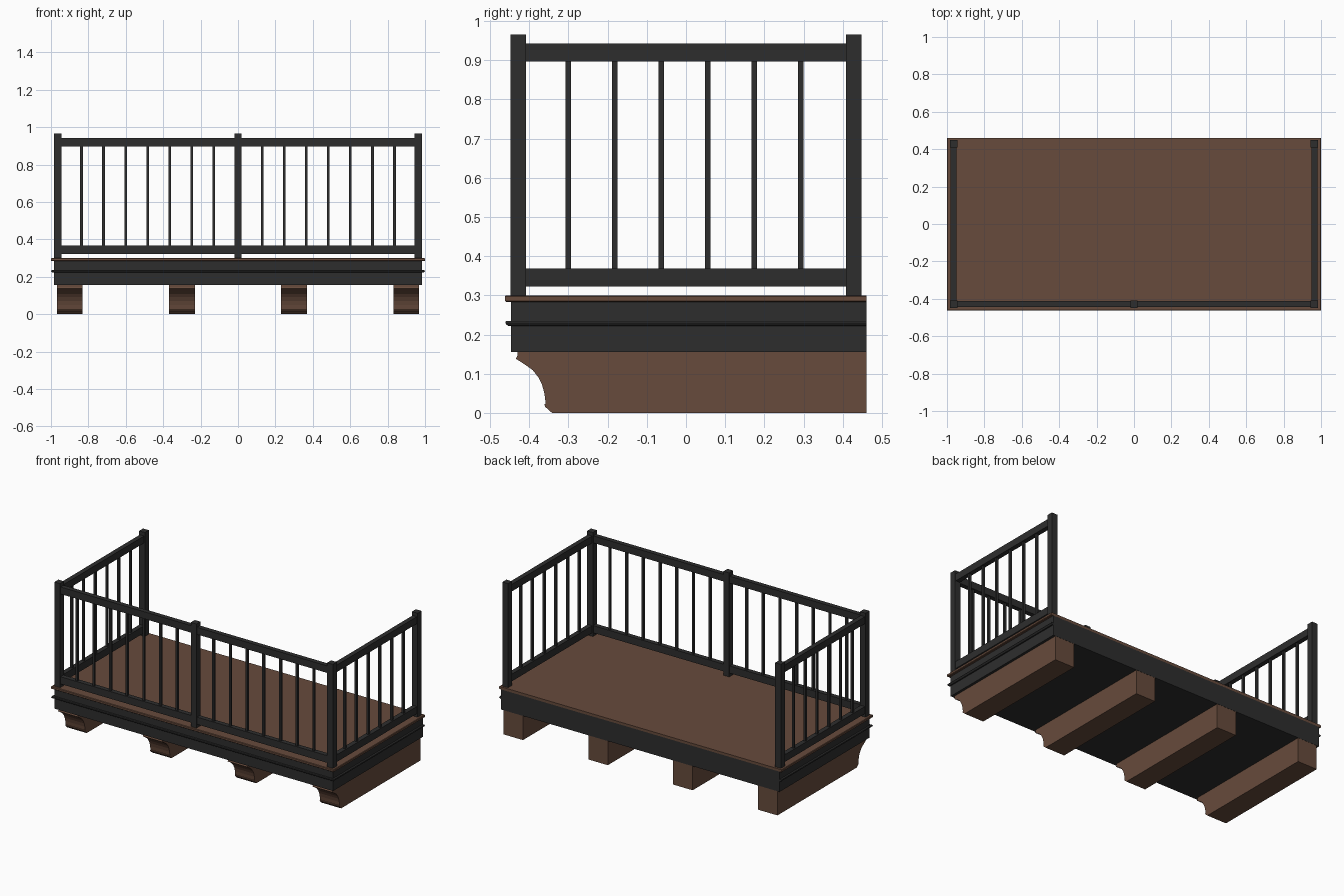
import bpy, bmesh, math

if "Cube" in bpy.data.objects:
    bpy.data.objects.remove(bpy.data.objects["Cube"])

def material(name, rgb):
    m = bpy.data.materials.new(name)
    m.diffuse_color = (*rgb, 1)
    m.use_nodes = True
    m.node_tree.nodes["Principled BSDF"].inputs["Base Color"].default_value = m.diffuse_color
    return m

WOOD = material("brown wood", (0.135, 0.070, 0.045))
IRON = material("dark iron", (0.027, 0.027, 0.027))

def finish(name, bm, mat):
    bmesh.ops.recalc_face_normals(bm, faces=bm.faces)
    me = bpy.data.meshes.new(name)
    bm.to_mesh(me)
    bm.free()
    me.materials.append(mat)
    ob = bpy.data.objects.new(name, me)
    bpy.context.collection.objects.link(ob)
    return ob

def box(name, x, y, z, mat):
    """Box from (min, max) ranges."""
    bm = bmesh.new()
    bmesh.ops.create_cube(bm, size=1)
    for v in bm.verts:
        v.co = [r[0] + (c + 0.5) * (r[1] - r[0]) for c, r in zip(v.co, (x, y, z))]
    return finish(name, bm, mat)

def around(c, w):
    return (c - w / 2, c + w / 2)

def stacked(name, profile, mat):
    """Platform layer: (outset, z) profile on front and sides, flat back."""
    bm = bmesh.new()
    rings = []
    for o, z in profile:
        x, y = 0.985 + o, -0.447 - o
        rings.append([bm.verts.new(p) for p in
                      ((-x, y, z), (x, y, z), (x, 0.461, z), (-x, 0.461, z))])
    for a, b in zip(rings, rings[1:]):
        for i in range(4):
            j = (i + 1) % 4
            bm.faces.new((a[i], a[j], b[j], b[i]))
    bm.faces.new(rings[0])
    bm.faces.new(rings[-1])
    return finish(name, bm, mat)

# Platform: fascia with a small moulding, then the floor
stacked("fascia", [(0, 0.155), (0, 0.222), (0.007, 0.222), (0.012, 0.226),
                   (0.014, 0.230), (0.012, 0.235), (0, 0.235), (0, 0.284)], IRON)
stacked("floor", [(0.011, 0.283), (0.015, 0.286), (0.015, 0.297), (0.012, 0.3)], WOOD)

# Support beams with a concave front end
side = [(0.46, 0), (-0.342, 0), (-0.36, 0.016), (-0.361, 0.022), (-0.358, 0.024),
        (-0.361, 0.048), (-0.367, 0.071), (-0.377, 0.091), (-0.391, 0.109),
        (-0.412, 0.124), (-0.434, 0.138), (-0.430, 0.146), (-0.430, 0.157), (0.46, 0.157)]
for n, cx in enumerate((-0.9, -0.3, 0.3, 0.9)):
    bm = bmesh.new()
    face = bm.faces.new([bm.verts.new((cx - 0.069, y, z)) for y, z in side])
    ext = bmesh.ops.extrude_face_region(bm, geom=[face])
    bmesh.ops.translate(bm, vec=(0.138, 0, 0),
                        verts=[e for e in ext["geom"] if isinstance(e, bmesh.types.BMVert)])
    finish(f"support_beam_{n}", bm, WOOD)

# Posts
PX, PY = 0.965, 0.428
for n, (x, y) in enumerate(((-PX, -PY), (0, -PY), (PX, -PY), (-PX, PY), (PX, PY))):
    box(f"post_{n}", around(x, 0.04), around(y, 0.04), (0.284, 0.965), IRON)

# Rails
for label, z in (("bottom_rail", (0.322, 0.368)), ("top_rail", (0.897, 0.942))):
    for s in (-1, 1):
        box(f"front_{label}", sorted((s * 0.015, s * 0.95)), around(-PY, 0.03), z, IRON)
        box(f"side_{label}", around(s * PX, 0.03), (-0.412, 0.412), z, IRON)

# Balusters
BZ = (0.365, 0.9)
for s in (-1, 1):
    for i in range(7):
        box("front_baluster", around(s * (0.129 + i * 0.118), 0.014),
            around(-PY, 0.014), BZ, IRON)
    for i in range(6):
        box("side_baluster", around(s * PX, 0.014),
            around(-0.301 + i * 0.1187, 0.014), BZ, IRON)
